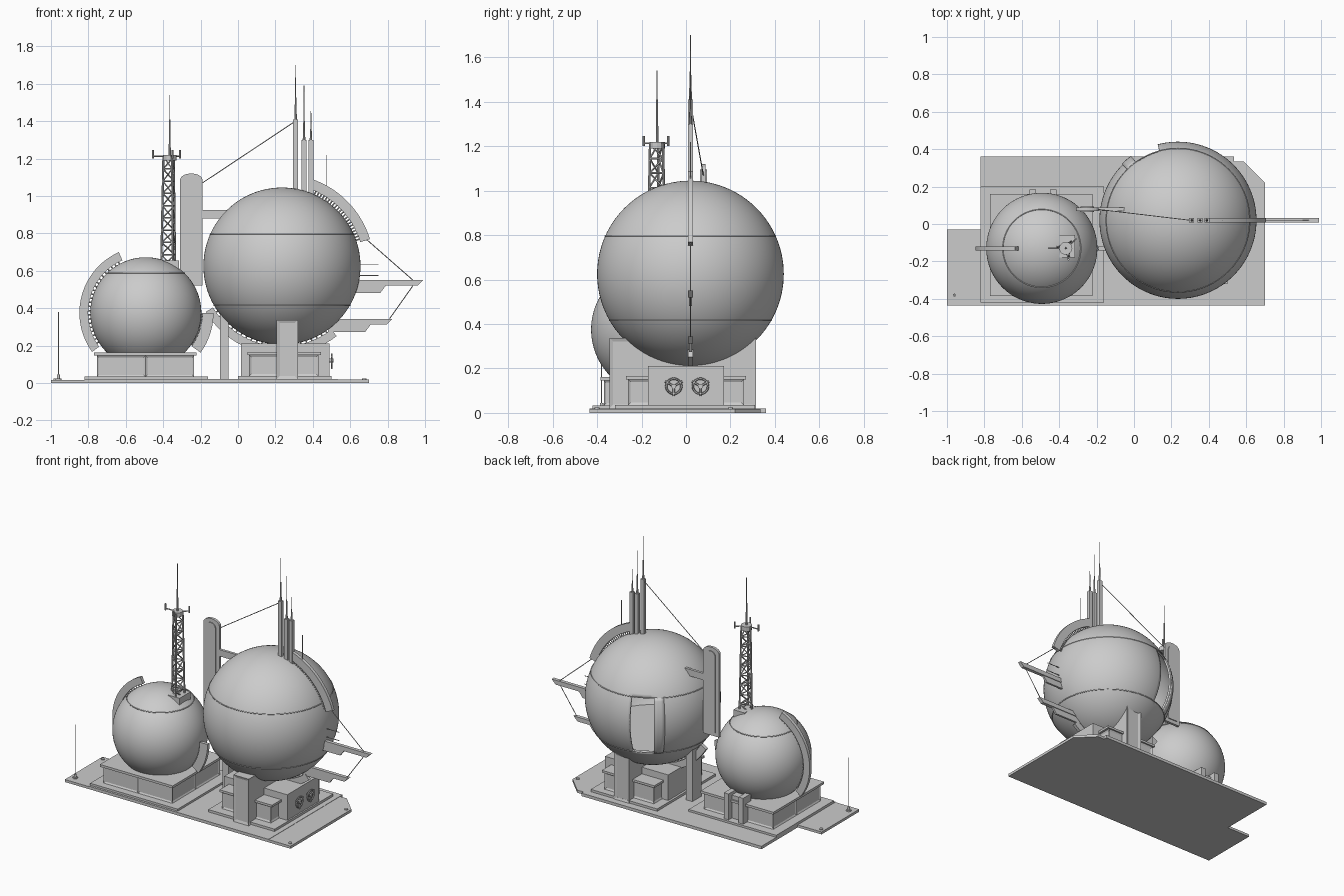
import bpy, bmesh
from math import sin, cos, pi, radians, degrees, atan2, asin
from mathutils import Vector, Matrix

if "Cube" in bpy.data.objects:
    bpy.data.objects.remove(bpy.data.objects["Cube"])

BIG, BR = Vector((0.235, 0.02, 0.625)), 0.42
SML, SR = Vector((-0.493, -0.13, 0.375)), 0.297


def finish(bm, name, smooth=False):
    bmesh.ops.recalc_face_normals(bm, faces=bm.faces)
    me = bpy.data.meshes.new(name)
    bm.to_mesh(me)
    bm.free()
    ob = bpy.data.objects.new(name, me)
    bpy.context.collection.objects.link(ob)
    if smooth:
        bpy.context.view_layer.objects.active = ob
        ob.select_set(True)
        bpy.ops.object.shade_smooth_by_angle(angle=radians(35))
        ob.select_set(False)
    return ob


def prism(bm, pts, axis, lo, hi):
    """Extrude a 2D outline: axis 'y' uses (x,z), axis 'z' uses (x,y)."""
    place = (lambda p, t: (p[0], t, p[1])) if axis == 'y' else (lambda p, t: (p[0], p[1], t))
    face = bm.faces.new([bm.verts.new(place(p, lo)) for p in pts])
    ext = bmesh.ops.extrude_face_region(bm, geom=[face])['geom']
    off = Vector(place((0, 0), hi - lo))
    bmesh.ops.translate(bm, vec=off, verts=[v for v in ext if isinstance(v, bmesh.types.BMVert)])


def box(bm, x0, x1, y0, y1, z0, z1):
    prism(bm, [(x0, y0), (x1, y0), (x1, y1), (x0, y1)], 'z', z0, z1)


def rod(bm, a, b, r, r2=None, seg=8):
    a, b = Vector(a), Vector(b)
    d = b - a
    m = Matrix.Translation((a + b) / 2) @ d.to_track_quat('Z', 'Y').to_matrix().to_4x4()
    bmesh.ops.create_cone(bm, cap_ends=True, segments=seg, radius1=r,
                          radius2=r if r2 is None else r2, depth=d.length, matrix=m)


def boxes(name, *dims):
    bm = bmesh.new()
    for d in dims:
        box(bm, *d)
    return finish(bm, name)


def panelled(name, x0, x1, y0, y1, z0, z1, nx=1, ny=1, rim=0.014):
    """Block whose side faces carry recessed panels."""
    bm = bmesh.new()
    box(bm, x0, x1, y0, y1, z0, z1)
    for n, lo, hi, ax in ((nx, x0, x1, Vector((1, 0, 0))), (ny, y0, y1, Vector((0, 1, 0)))):
        for i in range(1, n):
            bmesh.ops.bisect_plane(bm, geom=bm.verts[:] + bm.edges[:] + bm.faces[:],
                                   plane_co=ax * (lo + (hi - lo) * i / n), plane_no=ax)
    bmesh.ops.recalc_face_normals(bm, faces=bm.faces)
    sides = [f for f in bm.faces if abs(f.normal.z) < 0.1]
    bmesh.ops.inset_individual(bm, faces=sides, thickness=rim, depth=-0.006)
    return finish(bm, name)


def arc_fin(name, c, r0, r1, a0, a1, sphere_r, t=0.011):
    """Curved fin around a sphere in the xz plane, held off by short pegs."""
    bm = bmesh.new()
    n = 24
    ang = [radians(a0 + (a1 - a0) * i / n) for i in range(n + 1)]
    ring = [(c.x + r1 * cos(a), c.z + r1 * sin(a)) for a in ang]
    ring += [(c.x + r0 * cos(a), c.z + r0 * sin(a)) for a in reversed(ang)]
    prism(bm, ring, 'y', c.y - t, c.y + t)
    for a in ang[1:-1]:
        d = Vector((cos(a), 0, sin(a)))
        rod(bm, c + d * (sphere_r - 0.01), c + d * (r0 + 0.005), 0.004, seg=6)
    return finish(bm, name, True)


def sphere(name, c, r, keep, thick=0.0):
    """Sphere patch: keep(azimuth, latitude) chooses the faces."""
    bm = bmesh.new()
    bmesh.ops.create_uvsphere(bm, u_segments=120, v_segments=60, radius=r)
    drop = []
    for f in bm.faces:
        m = f.calc_center_median()
        if not keep(degrees(atan2(m.y, m.x)), degrees(asin(m.z / m.length))):
            drop.append(f)
    bmesh.ops.delete(bm, geom=drop, context='FACES')
    bmesh.ops.translate(bm, vec=c, verts=bm.verts)
    ob = finish(bm, name, True)
    if thick:
        mod = ob.modifiers.new("shell", 'SOLIDIFY')
        mod.thickness, mod.offset = thick, -1
    return ob


def seam(name, c, r, z):
    bpy.ops.mesh.primitive_torus_add(major_segments=96, minor_segments=6, minor_radius=0.003,
                                     major_radius=(r * r - (z - c.z) ** 2) ** 0.5, location=(c.x, c.y, z))
    bpy.context.object.name = name


# ground slabs
boxes("ground_slab_left", (-0.82, -0.16, -0.435, 0.36, 0, 0.02))
boxes("ground_slab_middle", (-0.16, 0.535, -0.435, 0.36, 0, 0.02))
boxes("ground_slab_side", (-1, -0.82, -0.435, -0.03, 0, 0.017))
bm = bmesh.new()
prism(bm, [(0.535, -0.435), (0.7, -0.435), (0.7, 0.22), (0.585, 0.335), (0.535, 0.335)], 'z', 0, 0.018)
finish(bm, "ground_slab_right")
bm = bmesh.new()
for x, y in ((0.675, -0.4), (0.675, 0.2), (-0.975, -0.06)):
    rod(bm, (x, y, 0.015), (x, y, 0.024), 0.011, seg=16)
finish(bm, "ground_studs", True)

# small dome, its seam and plinth
sphere("small_sphere", SML, SR, lambda a, l: True)
seam("small_sphere_seam", SML, SR + 0.001, 0.588)
boxes("small_plinth_foot", (-0.82, -0.16, -0.42, 0.2, 0.018, 0.034))
panelled("small_plinth", -0.755, -0.235, -0.37, 0.14, 0.034, 0.146, 2, 2)
boxes("small_plinth_cap", (-0.77, -0.222, -0.385, 0.16, 0.146, 0.162))
boxes("small_doorway", (-0.56, -0.525, 0.1, 0.185, 0.03, 0.21), (-0.45, -0.415, 0.1, 0.185, 0.03, 0.21),
      (-0.525, -0.45, 0.08, 0.15, 0.03, 0.19))

# large sphere shell with a doorway at the back, floor, slid-back door
sphere("large_sphere", BIG, BR, lambda a, l: not (104 < a < 126 and -30 < l < 24), 0.014)
sphere("sliding_door", BIG, BR + 0.006, lambda a, l: 126 < a < 135 and -30 < l < 24, 0.008)
seam("large_sphere_upper_seam", BIG, BR, 0.796)
seam("large_sphere_lower_seam", BIG, BR, 0.415)
bm = bmesh.new()
rod(bm, (BIG.x, BIG.y, 0.40), (BIG.x, BIG.y, 0.415), 0.34, seg=64)
finish(bm, "inner_floor", True)

# large sphere base
boxes("large_base_foot", (0.0, 0.5, -0.32, 0.31, 0.018, 0.036))
panelled("large_base_wings", 0.06, 0.43, -0.26, 0.26, 0.036, 0.15, 2, 3, 0.016)
boxes("large_base_cap", (0.05, 0.445, -0.27, 0.27, 0.15, 0.165))
boxes("machine_block", (0.015, 0.49, -0.17, 0.17, 0.036, 0.21))
panelled("cross_buttress", 0.207, 0.322, -0.345, 0.315, 0.02, 0.338, 1, 1, 0.024)
boxes("side_pillar", (-0.097, -0.05, -0.03, 0.07, 0.02, 0.40))

# valve wheels on the right face
bm = bmesh.new()
for y in (-0.055, 0.065):
    n = 24
    p = [Vector((0.502, y + 0.034 * cos(2 * pi * i / n), 0.12 + 0.034 * sin(2 * pi * i / n))) for i in range(n)]
    for i in range(n):
        rod(bm, p[i], p[(i + 1) % n], 0.005, seg=6)
    for i in (2, 10, 18):
        rod(bm, (0.502, y, 0.12), p[i] + (p[i] - Vector((0.502, y, 0.12))) * 0.3, 0.005, seg=6)
    rod(bm, (0.48, y, 0.12), (0.51, y, 0.12), 0.011, seg=12)
finish(bm, "valve_wheels", True)

# curved fins
arc_fin("small_left_fin", SML, 0.308, 0.355, 114, 216, SR)
arc_fin("small_right_fin", SML, 0.303, 0.362, -36, 0, SR)
arc_fin("large_upper_fin", BIG, 0.438, 0.492, 17, 70, BR)
arc_fin("large_lower_fin", BIG, 0.43, 0.475, 211, 308, BR)

# tall rounded pylon with inset panel and arm
def rounded(x0, x1, z0, z1):
    c, r = (x0 + x1) / 2, (x1 - x0) / 2
    k = 0.035
    return [(x0, z0), (x1, z0)] + [(c + r * cos(pi * i / 14), z1 - k + k * sin(pi * i / 14)) for i in range(15)]


bm = bmesh.new()
prism(bm, rounded(-0.31, -0.19, 0.52, 1.12), 'y', 0.07, 0.088)
prism(bm, rounded(-0.285, -0.215, 0.545, 1.095), 'y', 0.064, 0.094)
box(bm, -0.19, -0.03, 0.07, 0.088, 0.88, 0.925)
finish(bm, "tall_pylon")

# roof masts with whip aerials
bm = bmesh.new()
for x, top, tip in ((0.308, 1.41, 1.70), (0.353, 1.30, 1.59), (0.39, 1.30, 1.455)):
    box(bm, x - 0.013, x + 0.013, 0.008, 0.032, 0.98, top)
    mid = top + (tip - top) * 0.45
    rod(bm, (x, 0.02, top), (x, 0.02, mid), 0.007, 0.003)
    rod(bm, (x, 0.02, mid), (x, 0.02, tip), 0.0025, 0.0015)
rod(bm, (0.472, 0.02, 0.93), (0.472, 0.02, 1.22), 0.0025)
finish(bm, "roof_masts")

# stepped side vanes
bm = bmesh.new()
for x0, x1, z, x2 in ((0.6, 0.99, 0.55, 0.79), (0.48, 0.825, 0.343, 0.71)):
    prism(bm, [(x0, z), (x1, z), (x1 - 0.03, z - 0.03), (x0, z - 0.03)], 'y', 0.008, 0.032)
    prism(bm, [(x0, z - 0.03), (x2, z - 0.03), (x2 - 0.03, z - 0.07), (x0, z - 0.07)], 'y', 0.013, 0.027)
for z in (0.575, 0.632):
    rod(bm, (0.6, 0.02, z), (0.75, 0.02, z), 0.0025)
finish(bm, "side_vanes")

# stay wires
bm = bmesh.new()
for a, b in (((-0.19, 0.078, 1.07), (0.3, 0.02, 1.395)), ((0.69, 0.02, 0.765), (0.935, 0.02, 0.55)),
             ((0.935, 0.02, 0.52), (0.81, 0.02, 0.343))):
    rod(bm, a, b, 0.0025, seg=6)
finish(bm, "stay_wires")

# triangular lattice tower
bm = bmesh.new()
cx, cy = -0.365, -0.13


def leg(k, z):
    r = 0.046 - 0.012 * (z - 0.62) / 0.59
    a = 2 * pi * k / 3 + 0.9
    return Vector((cx + r * cos(a), cy + r * sin(a), z))


zs = [0.62 + 0.59 * i / 9 for i in range(10)]
for k in range(3):
    rod(bm, leg(k, zs[0]), leg(k, zs[-1]), 0.006)
    for i in range(9):
        a, b = (k, k + 1) if i % 2 else (k + 1, k)
        rod(bm, leg(a, zs[i]), leg(b, zs[i + 1]), 0.004, seg=6)
        rod(bm, leg(k, zs[i + 1]), leg(k + 1, zs[i + 1]), 0.004, seg=6)
finish(bm, "lattice_tower")
boxes("tower_footing", (-0.40, -0.315, -0.18, -0.06, 0.58, 0.655))

# tower head aerials
bm = bmesh.new()
rod(bm, (cx, cy, 1.19), (cx, cy, 1.22), 0.035, seg=12)
rod(bm, (cx, cy, 1.2), (cx, cy, 1.41), 0.006, 0.004)
rod(bm, (cx, cy, 1.41), (cx, cy, 1.54), 0.002)
for x, y in ((-0.455, -0.13), (-0.31, -0.08), (-0.35, -0.19)):
    rod(bm, (cx, cy, 1.213), (x, y, 1.213), 0.004)
    rod(bm, (x, y, 1.2), (x, y, 1.245), 0.005)
finish(bm, "tower_aerials")

# lone ground aerial
bm = bmesh.new()
rod(bm, (-0.96, -0.38, 0.015), (-0.96, -0.38, 0.025), 0.016, seg=16)
rod(bm, (-0.96, -0.38, 0.025), (-0.96, -0.38, 0.045), 0.008, seg=12)
rod(bm, (-0.96, -0.38, 0.045), (-0.96, -0.38, 0.38), 0.0025)
finish(bm, "ground_aerial")
